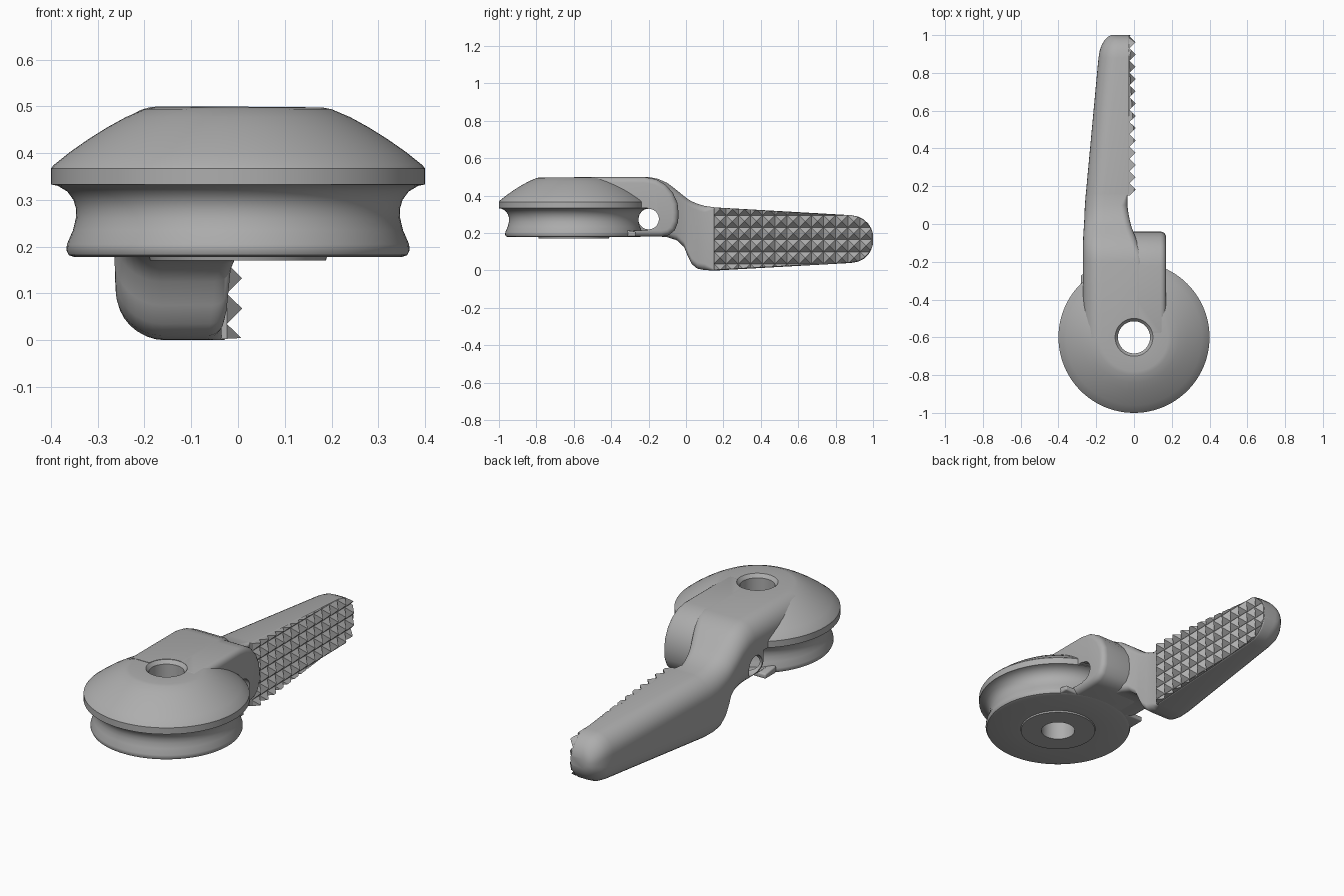
import bpy, bmesh
from math import pi, sin, cos
from mathutils import Matrix, Vector

if "Cube" in bpy.data.objects:
    bpy.data.objects.remove(bpy.data.objects["Cube"])

grey = bpy.data.materials.new("plain grey")
grey.use_nodes = True
grey.diffuse_color = (0.42, 0.42, 0.42, 1)
grey.node_tree.nodes["Principled BSDF"].inputs["Base Color"].default_value = grey.diffuse_color
HUB_Y = -0.6


def finish(name, bm):
    bmesh.ops.recalc_face_normals(bm, faces=bm.faces)
    mesh = bpy.data.meshes.new(name)
    bm.to_mesh(mesh)
    bm.free()
    mesh.materials.append(grey)
    obj = bpy.data.objects.new(name, mesh)
    bpy.context.collection.objects.link(obj)
    return obj


def activate(obj):
    bpy.ops.object.select_all(action='DESELECT')
    obj.select_set(True)
    bpy.context.view_layer.objects.active = obj


def smooth(obj, angle=0.6):
    activate(obj)
    bpy.ops.object.shade_smooth_by_angle(angle=angle)


def boolean(obj, tool, operation='DIFFERENCE'):
    mod = obj.modifiers.new("bool", 'BOOLEAN')
    mod.object, mod.operation, mod.solver = tool, operation, 'EXACT'
    activate(obj)
    bpy.ops.object.modifier_apply(modifier=mod.name)
    bpy.data.objects.remove(tool)


def bevel(obj, width):
    mod = obj.modifiers.new("bevel", 'BEVEL')
    mod.width, mod.segments, mod.limit_method = width, 4, 'ANGLE'
    mod.angle_limit = 0.8
    activate(obj)
    bpy.ops.object.modifier_apply(modifier=mod.name)


def loft(name, rings):
    """Skin closed rings of equal length and cap both ends."""
    bm = bmesh.new()
    rows = [[bm.verts.new(p) for p in ring] for ring in rings]
    n = len(rows[0])
    for a, b in zip(rows, rows[1:]):
        for i in range(n):
            j = (i + 1) % n
            bm.faces.new((a[i], a[j], b[j], b[i]))
    bm.faces.new(rows[0])
    bm.faces.new(rows[-1])
    return finish(name, bm)


def prism(name, outline, x0, x1):
    return loft(name, [[(x, y, z) for y, z in outline] for x in (x0, x1)])


def cylinder(name, radius, depth, centre, along_x=False):
    bm = bmesh.new()
    mat = Matrix.Translation(centre)
    if along_x:
        mat = mat @ Matrix.Rotation(pi / 2, 4, 'Y')
    bmesh.ops.create_cone(bm, cap_ends=True, segments=64, radius1=radius,
                          radius2=radius, depth=depth, matrix=mat)
    obj = finish(name, bm)
    obj.hide_render = True
    return obj


def spin(name, profile, steps=96):
    bm = bmesh.new()
    rows = [[bm.verts.new((r * cos(2 * pi * k / steps), HUB_Y + r * sin(2 * pi * k / steps), z))
             for r, z in profile] for k in range(steps)]
    n = len(profile)
    for k in range(steps):
        a, b = rows[k], rows[(k + 1) % steps]
        for i in range(n):
            j = (i + 1) % n
            bm.faces.new((a[i], a[j], b[j], b[i]))
    return finish(name, bm)


# Grooved round hub with a through hole
hub = spin("grooved_hub", [
    (0.085, 0.17), (0.085, 0.48), (0.1, 0.498), (0.18, 0.498), (0.2, 0.494),
    (0.24, 0.477), (0.28, 0.455), (0.32, 0.43), (0.36, 0.402), (0.395, 0.374),
    (0.4, 0.367), (0.4, 0.333), (0.385, 0.33), (0.365, 0.318), (0.352, 0.3),
    (0.346, 0.28), (0.347, 0.26), (0.353, 0.235), (0.366, 0.205), (0.367, 0.192),
    (0.362, 0.182), (0.35, 0.178), (0.19, 0.178), (0.188, 0.17)])
smooth(hub)


# Lever: rounded section, large radius on the left, small on the right
def section(y, x0, x1, z0, z1):
    big = min(0.1, (z1 - z0) * 0.45, (x1 - x0) * 0.6)
    small = 0.035 if y < 0.14 else 0.008
    pts = []
    for cx, cz, r, start in ((x0 + big, z0 + big, big, pi), (x1 - small, z0 + small, small, 1.5 * pi),
                             (x1 - small, z1 - small, small, 0), (x0 + big, z1 - big, big, pi / 2)):
        for k in range(9):
            a = start + k * pi / 16
            pts.append((cx + r * cos(a), y, cz + r * sin(a)))
    return pts


lever = loft("lever", [section(*s) for s in (
    (-0.6, -0.27, 0.05, 0.182, 0.5), (-0.2, -0.27, 0.05, 0.182, 0.5),
    (-0.15, -0.27, 0.04, 0.182, 0.49), (-0.1, -0.27, 0.02, 0.178, 0.468),
    (-0.05, -0.268, 0, 0.162, 0.43), (-0.01, -0.265, -0.015, 0.125, 0.397),
    (0.01, -0.264, -0.02, 0.075, 0.382), (0.03, -0.263, -0.024, 0.035, 0.37),
    (0.06, -0.262, -0.03, 0.01, 0.357), (0.1, -0.26, -0.035, 0.002, 0.345),
    (0.15, -0.256, -0.035, 0, 0.338), (0.16, -0.255, -0.025, 0, 0.337),
    (0.88, -0.188, -0.025, 0.04, 0.296), (0.92, -0.181, -0.025, 0.047, 0.288),
    (0.95, -0.17, -0.025, 0.062, 0.273), (0.975, -0.155, -0.025, 0.085, 0.25),
    (0.99, -0.14, -0.025, 0.11, 0.225), (1.0, -0.12, -0.025, 0.14, 0.195))])

# Side lug wrapping round the groove
lug = prism("side_lug", [(-0.6, 0.499), (-0.22, 0.499), (-0.16, 0.488), (-0.11, 0.46), (-0.07, 0.415),
                         (-0.045, 0.36), (-0.04, 0.31), (-0.042, 0.26), (-0.06, 0.215),
                         (-0.09, 0.19), (-0.13, 0.181), (-0.6, 0.181)], -0.15, 0.17)
bevel(lug, 0.03)

# Clear the groove, the cord passage and the bore
for part in (lever, lug):
    boolean(part, cylinder("groove_cutter", 0.43, 0.12, (0, HUB_Y, 0.275)))
    boolean(part, cylinder("passage_cutter", 0.055, 1, (0, -0.2, 0.275), True))
    boolean(part, cylinder("bore_cutter", 0.1, 1, (0, HUB_Y, 0.4)))
    smooth(part)

# Small tab beside the lower flange
tab = prism("lower_tab", [(-0.36, 0.182), (-0.268, 0.182), (-0.268, 0.208), (-0.36, 0.22)], -0.28, 0.225)
bevel(tab, 0.008)
smooth(tab)

# Pyramid grip: poked grid made solid, trimmed to the lever outline
ROWS, COLS, PITCH = 6, 14, 0.065
bm = bmesh.new()
grid = [[bm.verts.new((-0.024, 0.15 + c * PITCH, -0.03 + r * PITCH)) for c in range(COLS + 1)]
        for r in range(ROWS + 1)]
for r in range(ROWS):
    for c in range(COLS):
        bm.faces.new((grid[r][c], grid[r][c + 1], grid[r + 1][c + 1], grid[r + 1][c]))
poked = bmesh.ops.poke(bm, faces=bm.faces[:])
for v in poked["verts"]:
    v.co.x = 0.009
rim = [e for e in bm.edges if e.is_boundary]
side = bmesh.ops.extrude_edge_only(bm, edges=rim)["geom"]
for v in (g for g in side if isinstance(g, bmesh.types.BMVert)):
    v.co.x = -0.07
bmesh.ops.holes_fill(bm, edges=[e for e in bm.edges if e.is_boundary])
grip = finish("pyramid_grip", bm)
tip = [(0.88 + 0.12 * cos(a), 0.168 + 0.125 * sin(a)) for a in (k * pi / 16 - pi / 2 for k in range(17))]
outline = prism("grip_outline", [(0.15, 0.337), (0.15, 0.003)] + tip, -0.06, 0.05)
boolean(grip, outline, 'INTERSECT')
